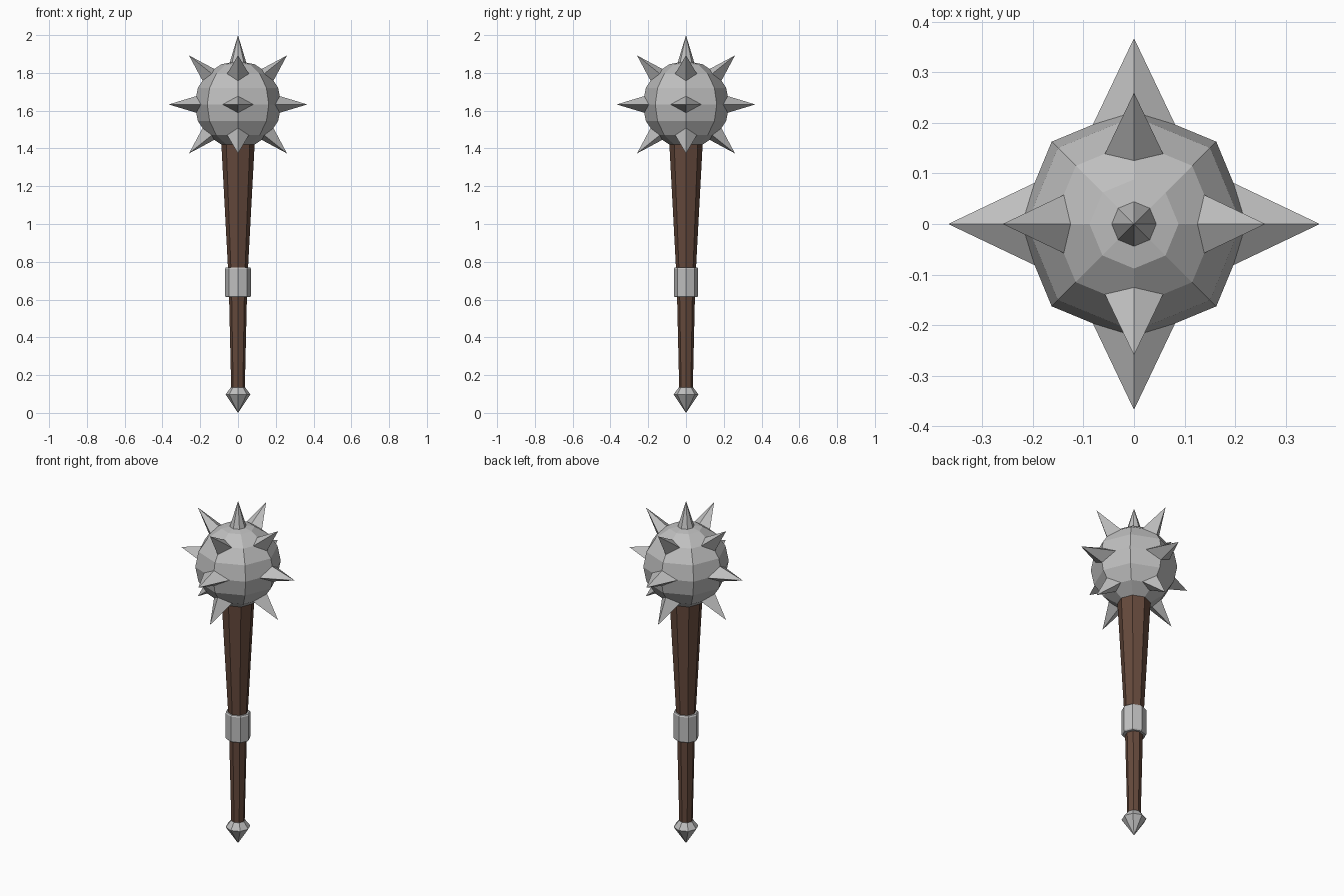
import bpy, bmesh, math
from mathutils import Vector

if "Cube" in bpy.data.objects:
    bpy.data.objects.remove(bpy.data.objects["Cube"])

CENTRE = Vector((0, 0, 1.633))
R_BALL, R_TIP = 0.23, 0.367


def material(name, rgb):
    m = bpy.data.materials.new(name)
    m.diffuse_color = (*rgb, 1)
    m.use_nodes = True
    m.node_tree.nodes["Principled BSDF"].inputs["Base Color"].default_value = m.diffuse_color
    return m


STEEL = material("grey steel", (0.52, 0.52, 0.52))
WOOD = material("brown wood", (0.13, 0.067, 0.045))


def finish(name, bm, mat):
    bmesh.ops.recalc_face_normals(bm, faces=bm.faces)
    me = bpy.data.meshes.new(name)
    bm.to_mesh(me)
    bm.free()
    me.materials.append(mat)
    ob = bpy.data.objects.new(name, me)
    bpy.context.collection.objects.link(ob)
    return ob


def lathe(name, profile, mat, sx=1.0, sy=1.0, n=8):
    """Stack of octagonal rings (radius, z), capped at both ends."""
    bm = bmesh.new()
    rings = [[bm.verts.new((sx * r * math.cos(math.tau * i / n),
                            sy * r * math.sin(math.tau * i / n), z)) for i in range(n)]
             for r, z in profile]
    for a, b in zip(rings, rings[1:]):
        for i in range(n):
            j = (i + 1) % n
            bm.faces.new((a[i], a[j], b[j], b[i]))
    bm.faces.new(rings[0])
    bm.faces.new(rings[-1])
    bmesh.ops.remove_doubles(bm, verts=bm.verts, dist=1e-5)
    return finish(name, bm, mat)


# Faceted ball; spikes grow from the edge midpoints around chosen corners
ball = bmesh.new()
bmesh.ops.create_uvsphere(ball, u_segments=8, v_segments=8, radius=R_BALL)


def has_spike(p):
    d = p.normalized()
    on_axis = min(abs(d.x), abs(d.y)) < 0.01
    level = min(abs(d.z), abs(abs(d.z) - math.sqrt(0.5))) < 0.01
    return on_axis and (level or d.z > 0.99)


spikes = bmesh.new()
for v in ball.verts:
    if not has_spike(v.co):
        continue
    tip = v.co.normalized() * R_TIP
    for f in v.link_faces:
        mids = [(e.verts[0].co + e.verts[1].co) / 2 for e in f.edges if v in e.verts]
        spikes.faces.new([spikes.verts.new(p) for p in (tip, *mids)])
bmesh.ops.remove_doubles(spikes, verts=spikes.verts, dist=1e-4)
for name, bm in (("ball_head", ball), ("spikes", spikes)):
    bmesh.ops.translate(bm, verts=bm.verts, vec=CENTRE)
    finish(name, bm, STEEL)

# Tapered wooden handle
lathe("handle", [(0.036, 0.125), (0.049, 0.69), (0.088, 1.4205)], WOOD)

# Grip collar
lathe("grip_collar", [(0.064, 0.613), (0.069, 0.62), (0.069, 0.763), (0.064, 0.77)],
      STEEL, sy=0.93)

# Pointed pommel
lathe("pommel", [(0, 0), (0.066, 0.098), (0.038, 0.135)], STEEL)
